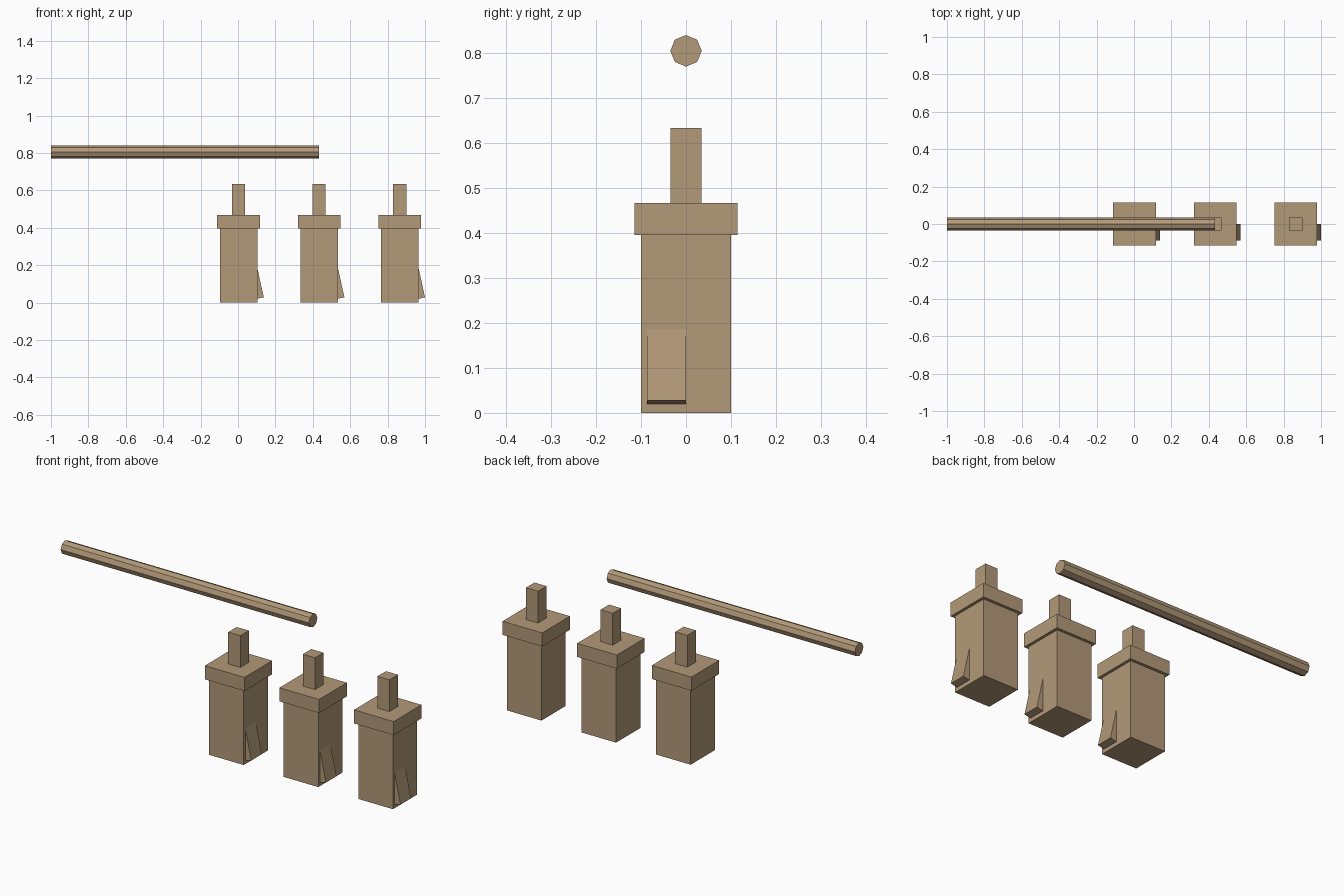
import bpy, math
from mathutils import Vector

if "Cube" in bpy.data.objects:
    bpy.data.objects.remove(bpy.data.objects["Cube"])

wood = bpy.data.materials.new("wood")
wood.diffuse_color = (0.45, 0.32, 0.19, 1)
wood.use_nodes = True
wood.node_tree.nodes["Principled BSDF"].inputs["Base Color"].default_value = wood.diffuse_color


def finish(obj, name):
    obj.name = name
    obj.data.materials.append(wood)
    return obj


def box(name, centre, size, tilt=0.0):
    bpy.ops.mesh.primitive_cube_add(size=1, location=centre, rotation=(0, tilt, 0))
    obj = bpy.context.object
    obj.scale = size
    return finish(obj, name)


# Tilted brace: measured from its outer lower edge, its inner side sunk in the post
TILT = math.radians(-12.5)
BRACE_LEN, BRACE_THICK = 0.19, 0.05
up = Vector((math.sin(TILT), 0, math.cos(TILT)))
inward = Vector((-math.cos(TILT), 0, math.sin(TILT)))
brace_centre = (Vector((0.135, -0.0435, 0.028))
                + up * BRACE_LEN / 2 + inward * BRACE_THICK / 2)

# Three identical posts
for i in range(3):
    x = 0.003 + i * 0.431
    box(f"post_body_{i + 1}", (x, 0, 0.198), (0.2, 0.2, 0.396))
    box(f"post_cap_{i + 1}", (x, 0, 0.4315), (0.229, 0.229, 0.071))
    box(f"post_peg_{i + 1}", (x, 0, 0.55), (0.07, 0.07, 0.166))
    box(f"post_brace_{i + 1}", brace_centre + Vector((x, 0, 0)),
        (BRACE_THICK, 0.087, BRACE_LEN), TILT)

# Eight-sided rail floating above the posts
bpy.ops.mesh.primitive_cylinder_add(vertices=8, radius=0.035, depth=1.434,
                                    location=(-0.283, 0, 0.805),
                                    rotation=(0, math.pi / 2, 0))
finish(bpy.context.object, "rail")
